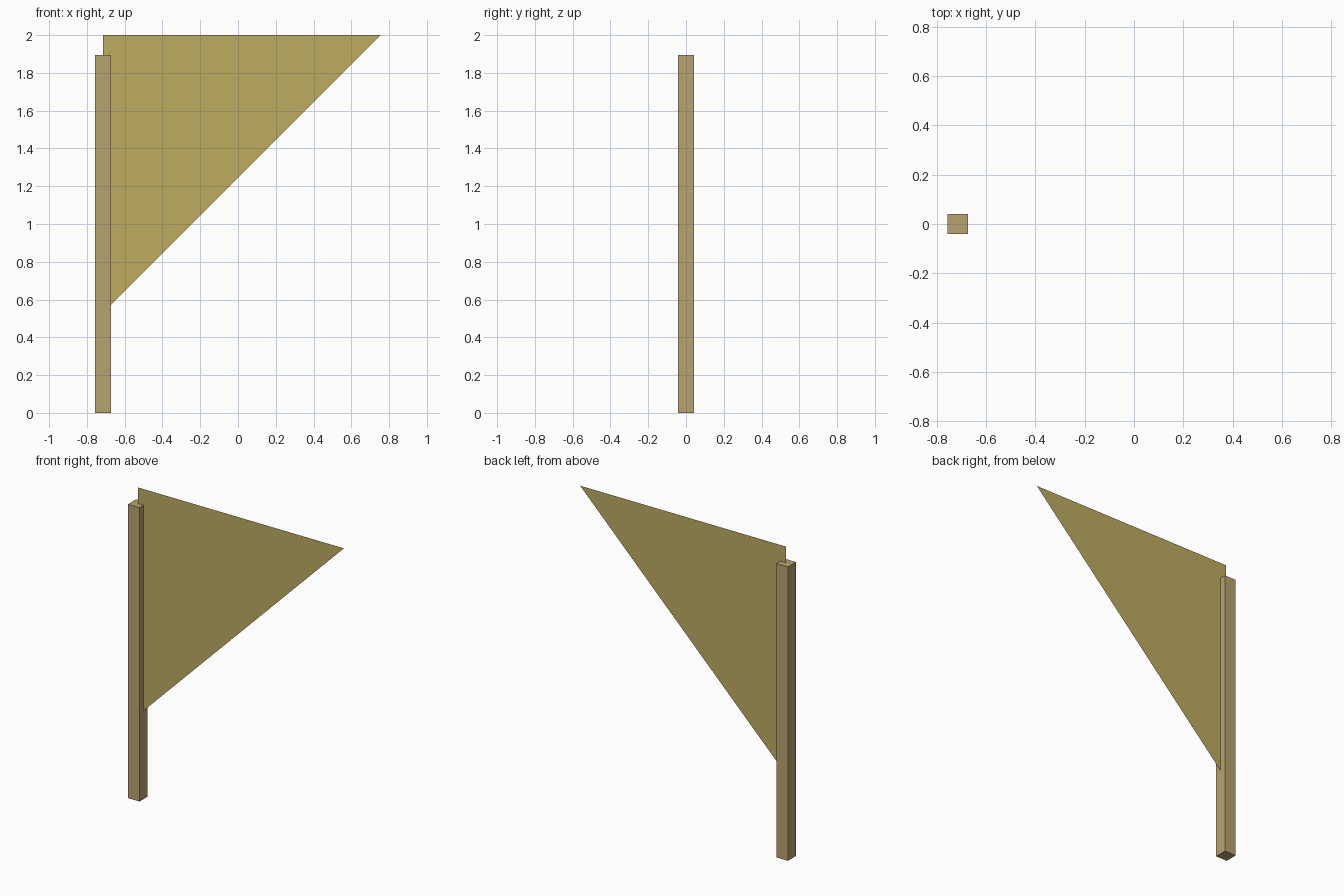
import bpy

if "Cube" in bpy.data.objects:
    bpy.data.objects.remove(bpy.data.objects["Cube"])


def make_material(name, color):
    mat = bpy.data.materials.new(name)
    mat.diffuse_color = (*color, 1)
    mat.use_nodes = True
    mat.node_tree.nodes["Principled BSDF"].inputs["Base Color"].default_value = mat.diffuse_color
    return mat


def make_object(name, verts, faces, mat):
    mesh = bpy.data.meshes.new(name)
    mesh.from_pydata(verts, [], faces)
    mesh.materials.append(mat)
    obj = bpy.data.objects.new(name, mesh)
    bpy.context.collection.objects.link(obj)
    return obj


POLE_X, POLE_W, POLE_H = -0.715, 0.083, 1.896
TOP, TIP_X = 2.0, 0.756

# Square wooden pole
bpy.ops.mesh.primitive_cube_add(size=1, location=(POLE_X, 0, POLE_H / 2))
pole = bpy.context.object
pole.name = "pole"
pole.scale = (POLE_W, POLE_W, POLE_H)
bpy.ops.object.transform_apply(location=False, rotation=False, scale=True)
pole.data.materials.append(make_material("wood", (0.48, 0.37, 0.16)))

# Flat triangular pennant through the middle of the pole
side = TIP_X - POLE_X
make_object("pennant",
            [(POLE_X, 0, TOP), (POLE_X, 0, TOP - side), (TIP_X, 0, TOP)],
            [(0, 1, 2)],
            make_material("yellow_cloth", (0.51, 0.41, 0.12)))
